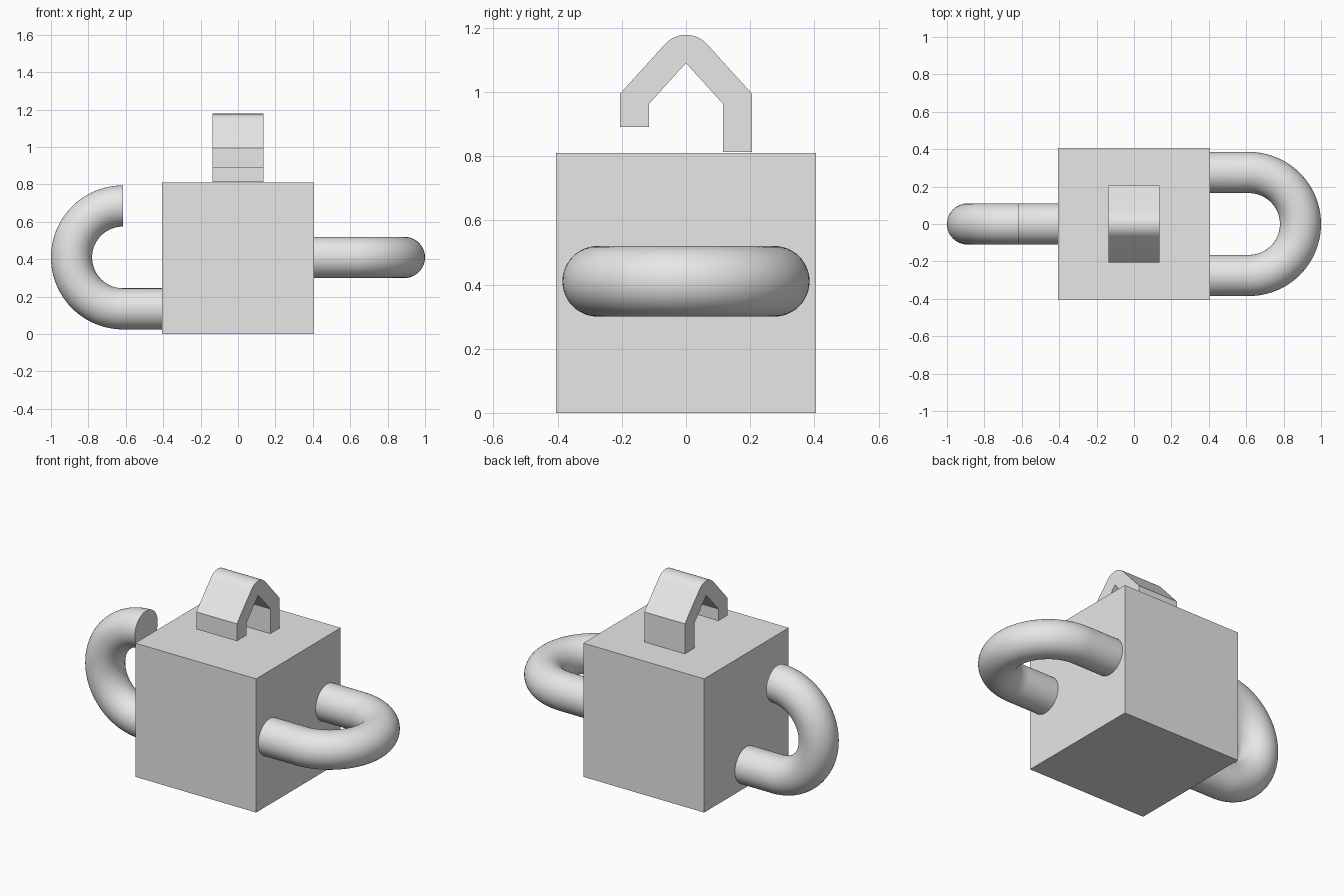
import bpy, bmesh, math
from mathutils import Matrix, Vector

cube = bpy.data.objects.get("Cube")
if cube:
    bpy.data.objects.remove(cube, do_unlink=True)

HALF = 0.405      # half the block width
TUBE = 0.11       # tube radius
BEND = 0.275      # bend radius of the tube centre line
BEND_X = 0.615    # where the bend starts

grey = bpy.data.materials.new("plain_grey")
grey.use_nodes = True
grey.diffuse_color = (0.8, 0.8, 0.8, 1)
grey.node_tree.nodes["Principled BSDF"].inputs["Base Color"].default_value = (0.8, 0.8, 0.8, 1)


def finish(bm, name):
    bmesh.ops.recalc_face_normals(bm, faces=bm.faces)
    mesh = bpy.data.meshes.new(name)
    bm.to_mesh(mesh)
    bm.free()
    mesh.materials.append(grey)
    obj = bpy.data.objects.new(name, mesh)
    bpy.context.collection.objects.link(obj)
    bpy.ops.object.select_all(action="DESELECT")
    obj.select_set(True)
    bpy.context.view_layer.objects.active = obj
    bpy.ops.object.shade_smooth_by_angle(angle=math.radians(30))
    return obj


def bent_tube(name, closed, matrix, steps=48, sides=48):
    """Sweep a circle along a straight leg and a half turn, with a second leg if closed."""
    start = -math.pi / 2
    stations = [(HALF - 0.005, start)]
    stations += [(BEND_X, start + math.pi * i / steps) for i in range(steps + 1)]
    if closed:
        stations.append((HALF - 0.005, -start))
    bm = bmesh.new()
    rings = []
    for x, a in stations:
        out = Vector((math.cos(a), math.sin(a), 0))
        centre = Vector((x, 0, 0)) + out * BEND
        ring = []
        for k in range(sides):
            t = 2 * math.pi * k / sides
            offset = out * (TUBE * math.cos(t)) + Vector((0, 0, TUBE * math.sin(t)))
            ring.append(bm.verts.new(centre + offset))
        rings.append(ring)
    for a, b in zip(rings, rings[1:]):
        for k in range(sides):
            n = (k + 1) % sides
            bm.faces.new((a[k], a[n], b[n], b[k]))
    bm.faces.new(rings[0])
    bm.faces.new(rings[-1])
    bm.transform(matrix)
    return finish(bm, name)


# Block
bm = bmesh.new()
bmesh.ops.create_cube(bm, size=2 * HALF)
bm.transform(Matrix.Translation((0, 0, HALF)))
finish(bm, "block")

# Level closed loop on the left, upright open hook on the right
lift = Matrix.Translation((0, 0, 0.41))
upright = Matrix(((-1, 0, 0, 0), (0, 0, 1, 0), (0, 1, 0, 0), (0, 0, 0, 1)))
bent_tube("left_loop", True, lift)
bent_tube("right_hook", False, lift @ upright)

# Angular hook on top: profile in y and z, extruded across x
peak_z, thick, slope = 1.09, 0.088, math.radians(42.2)
profile = [(0.205, 0.813), (0.205, 0.995)]
for i in range(17):
    a = slope + (math.pi - 2 * slope) * i / 16
    profile.append((thick * math.cos(a), peak_z + thick * math.sin(a)))
profile += [(-0.205, 0.995), (-0.205, 0.89), (-0.115, 0.89), (-0.115, 0.963),
            (0, peak_z), (0.115, 0.963), (0.115, 0.813)]
bm = bmesh.new()
near, far = [[bm.verts.new((x, y, z)) for y, z in profile] for x in (-0.136, 0.136)]
bm.faces.new(near)
bm.faces.new(far)
for i in range(len(profile)):
    j = (i + 1) % len(profile)
    bm.faces.new((near[i], near[j], far[j], far[i]))
finish(bm, "top_hook")
